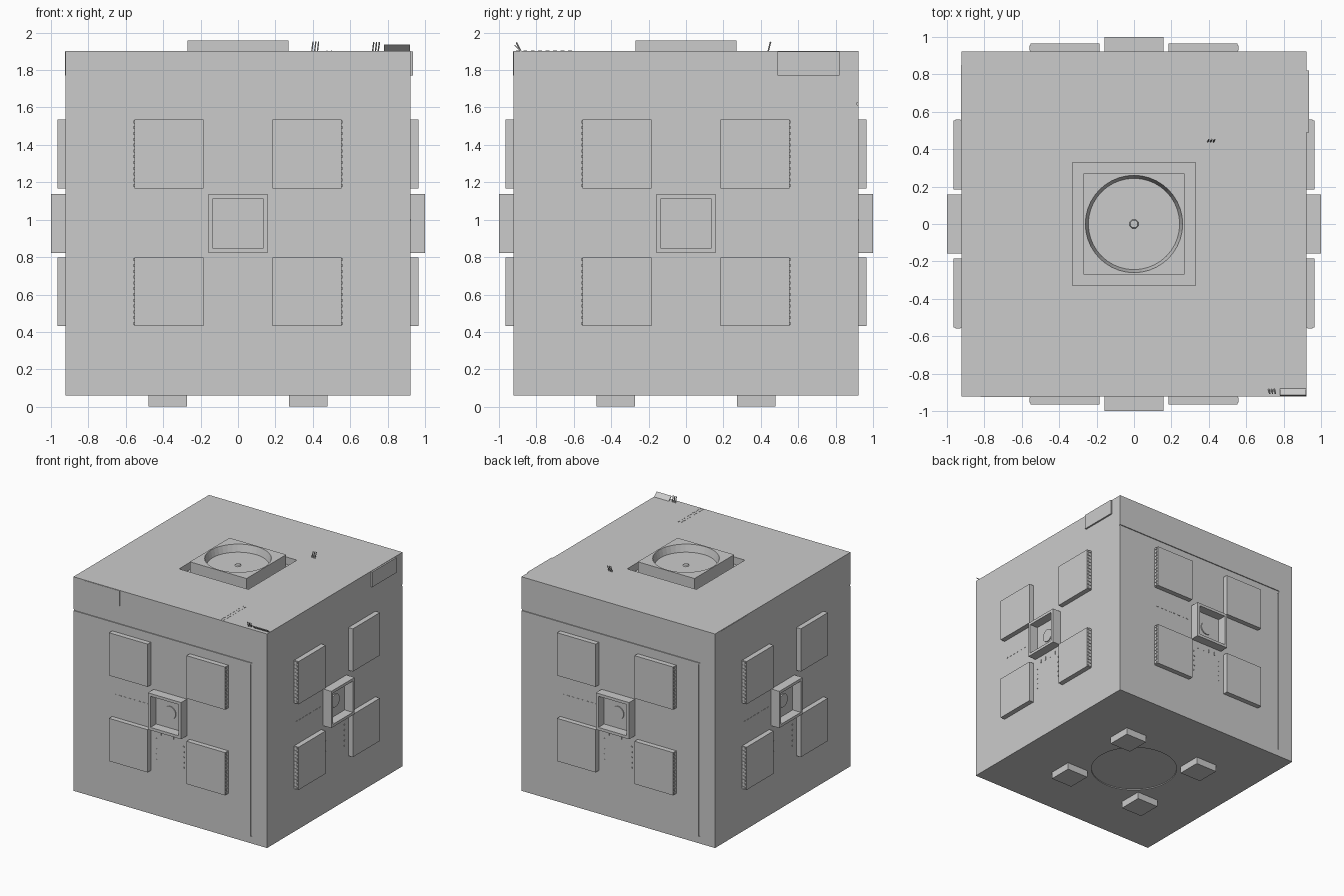
import bpy, bmesh, math
from mathutils import Matrix, Vector

if "Cube" in bpy.data.objects:
    bpy.data.objects.remove(bpy.data.objects["Cube"])

H, Z0, Z1, ZC = 0.922, 0.06, 1.903, 0.98   # body half width, bottom, top, face centre


def new_object(name, bm):
    bmesh.ops.recalc_face_normals(bm, faces=bm.faces)
    me = bpy.data.meshes.new(name)
    bm.to_mesh(me)
    bm.free()
    ob = bpy.data.objects.new(name, me)
    bpy.context.collection.objects.link(ob)
    return ob


def add_box(bm, lo, hi):
    lo, hi = Vector(lo), Vector(hi)
    m = Matrix.Translation((lo + hi) / 2) @ Matrix.Diagonal((*(hi - lo), 1))
    bmesh.ops.create_cube(bm, size=1, matrix=m)


def add_cyl(bm, r1, r2, z0, z1, n=32, at=(0, 0)):
    bmesh.ops.create_cone(bm, cap_ends=True, segments=n, radius1=r1, radius2=r2, depth=z1 - z0,
                          matrix=Matrix.Translation((at[0], at[1], (z0 + z1) / 2)))


def boxes(name, *pairs):
    bm = bmesh.new()
    for lo, hi in pairs:
        add_box(bm, lo, hi)
    return new_object(name, bm)


def cut(ob, cutter):
    mod = ob.modifiers.new("cut", 'BOOLEAN')
    mod.operation, mod.solver, mod.object = 'DIFFERENCE', 'EXACT', cutter
    cutter.hide_render = True
    cutter.hide_set(True)


def turn(ob, k):
    # move a part built on the front face to side k
    ob.data.transform(Matrix.Rotation(k * math.pi / 2, 4, 'Z'))
    return ob


# Main cube with a square well in the top and a round shallow recess below
body = boxes("body", ((-H, -H, Z0), (H, H, Z1)))
cut(body, boxes("top_well_cutter", ((-0.33, -0.33, 1.84), (0.33, 0.33, 2.1))))
bm = bmesh.new()
add_cyl(bm, 0.35, 0.35, 0.0, 0.068, 48)
cut(body, new_object("base_recess_cutter", bm))

# Seam grooves on the front and back: along the top and down one edge
for k, side in ((0, "front"), (2, "back")):
    for name, lo, hi in (("seam", (-1, -1, 1.612), (0.78, -H + 0.008, 1.627)),
                         ("edge_seam", (0.763, -1, 0.12), (0.777, -H + 0.008, 1.60))):
        cut(body, turn(boxes(f"{side}_{name}_cutter", (lo, hi)), k))

# Feet
for i, sx in enumerate((-1, 1)):
    for j, sy in enumerate((-1, 1)):
        cx, cy = sx * 0.375, sy * 0.375
        boxes(f"foot_{2 * i + j + 1}", ((cx - 0.103, cy - 0.103, 0), (cx + 0.103, cy + 0.103, Z0 + 0.005)))

# Top socket: square block with a tapered round opening
socket = boxes("top_socket", ((-0.27, -0.27, 1.83), (0.27, 0.27, 1.957)))
bm = bmesh.new()
add_cyl(bm, 0.244, 0.2615, 1.895, 1.962, 40)
cut(socket, new_object("socket_cutter", bm))
bm = bmesh.new()
add_cyl(bm, 0.028, 0.02, 1.89, 1.905, 12)
new_object("socket_pin", bm)

# Parts repeated on the four sides
for k, side in enumerate(("front", "right", "back", "left")):
    # square pads with small teeth on their outer edges
    bm = bmesh.new()
    for sx in (-1, 1):
        for zc in (0.615, 1.352):
            cx = sx * 0.369
            add_box(bm, (cx - 0.184, -0.965, zc - 0.184), (cx + 0.184, -H + 0.01, zc + 0.184))
            for t in range(12):
                z = zc - 0.17 + t * 0.031
                x = sx * 0.555
                add_box(bm, (x - 0.003, -0.955, z - 0.008), (x + 0.003, -0.928, z + 0.008))
    turn(new_object(f"{side}_pads", bm), k)

    # hollow square port in the middle
    a, b = 0.158, 0.134
    turn(boxes(f"{side}_port_frame",
               ((-a, -1, ZC - a), (-b, -H + 0.01, ZC + a)), ((b, -1, ZC - a), (a, -H + 0.01, ZC + a)),
               ((-b, -1, ZC - a), (b, -H + 0.01, ZC - b)), ((-b, -1, ZC + b), (b, -H + 0.01, ZC + a))), k)
    bm = bmesh.new()
    add_cyl(bm, 0.056, 0.056, 0, 0.012, 24)
    bm.transform(Matrix.Translation((0, -H + 0.004, ZC)) @ Matrix.Rotation(math.pi / 2, 4, 'X'))
    turn(new_object(f"{side}_port_button", bm), k)

    # flat rivets and ticks around the port
    bm = bmesh.new()
    for x in (-0.09, -0.03, 0.03, 0.09):
        add_box(bm, (x - 0.005, -H - 0.004, 0.76), (x + 0.005, -H + 0.004, 0.79))
    for sx in (-1, 1):
        for t in range(5):
            z = 0.54 + t * 0.045
            add_box(bm, (sx * 0.13 - 0.005, -H - 0.004, z - 0.005), (sx * 0.13 + 0.005, -H + 0.004, z + 0.005))
    for t in range(8):
        x = -0.53 + t * 0.045
        add_box(bm, (x, -H - 0.003, 0.995), (x + 0.02, -H + 0.004, 1.0))
    turn(new_object(f"{side}_rivets", bm), k)

# Corner plates: the right one stands proud
for k, side, x0, x1, d in ((0, "front", -0.82, -0.48, 0.003), (3, "left", -0.85, -0.48, 0.003),
                           (1, "right", 0.49, 0.82, 0.014)):
    turn(boxes(f"{side}_corner_plate", ((x0, -H - d, 1.77), (x1, -H + 0.004, 1.9))), k)

# Short dashes on the top near the front edge
bm = bmesh.new()
for t in range(8):
    y = -0.91 + t * 0.04
    for x in (0.475, 0.50):
        add_box(bm, (x - 0.003, y, Z1 - 0.003), (x + 0.003, y + 0.02, Z1 + 0.002))
new_object("top_dashes", bm)

# Bent thin flap at the front right top corner
bm = bmesh.new()
add_box(bm, (0.78, -0.003, 0), (0.92, 0.003, 0.05))
bm.transform(Matrix.Translation((0, -0.88, 1.9)) @ Matrix.Rotation(math.radians(48), 4, 'X'))
new_object("bent_flap", bm)

# Loose wire ends standing on the top
for name, cx, cy, lean in (("rear_wires", 0.41, 0.44, -0.25), ("front_wires", 0.735, -0.885, 0.45)):
    bm = bmesh.new()
    for i in range(3):
        part = bmesh.new()
        add_cyl(part, 0.004, 0.004, -0.005, 0.05, 6)
        part.transform(Matrix.Translation((cx - 0.015 + i * 0.015, cy, Z1)) @
                       Matrix.Rotation(lean, 4, 'X') @ Matrix.Rotation(0.12, 4, 'Y'))
        me = bpy.data.meshes.new("wire")
        part.to_mesh(me)
        part.free()
        bm.from_mesh(me)
        bpy.data.meshes.remove(me)
    new_object(name, bm)
